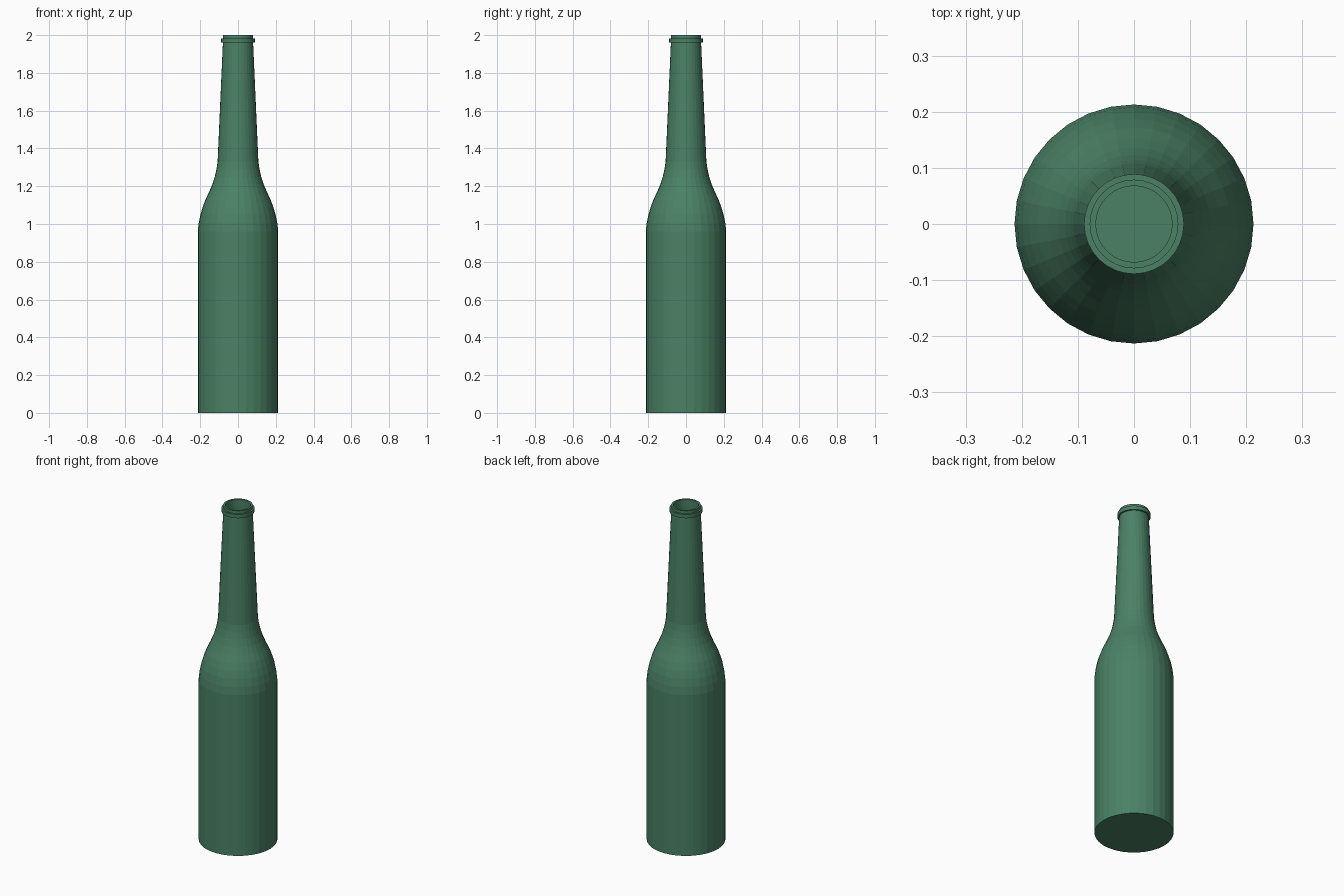
import bpy, bmesh
from math import cos, sin, tau

if "Cube" in bpy.data.objects:
    bpy.data.objects.remove(bpy.data.objects["Cube"])

SIDES = 32

glass = bpy.data.materials.new("green_glass")
glass.diffuse_color = (0.07, 0.22, 0.13, 1)
glass.use_nodes = True
glass.node_tree.nodes["Principled BSDF"].inputs["Base Color"].default_value = glass.diffuse_color


def lathe(name, profile):
    """Spin (radius, z) points round the z axis; radius 0 makes a pole."""
    bm = bmesh.new()
    rings = []
    for r, z in profile:
        n = SIDES if r else 1
        rings.append([bm.verts.new((r * cos(tau * i / SIDES), r * sin(tau * i / SIDES), z))
                      for i in range(n)])
    for a, b in zip(rings, rings[1:]):
        for i in range(SIDES):
            j = (i + 1) % SIDES
            quad = [a[i % len(a)], a[j % len(a)], b[j % len(b)], b[i % len(b)]]
            bm.faces.new(list(dict.fromkeys(quad)))
    bmesh.ops.recalc_face_normals(bm, faces=bm.faces)
    mesh = bpy.data.meshes.new(name)
    bm.to_mesh(mesh)
    bm.free()
    mesh.materials.append(glass)
    obj = bpy.data.objects.new(name, mesh)
    bpy.context.collection.objects.link(obj)
    return obj


# Body, shoulder and tapering neck
side = [(0.213, 0.0), (0.213, 0.96), (0.208, 1.005), (0.199, 1.05), (0.187, 1.09),
        (0.172, 1.13), (0.153, 1.17), (0.136, 1.21), (0.123, 1.25), (0.114, 1.29),
        (0.108, 1.33), (0.080, 1.96)]
# Crown ring and lip
rim = [(0.089, 1.96), (0.089, 1.983), (0.079, 1.983), (0.079, 2.0)]
# Hollow inside, one wall thickness in from the outside
WALL = 0.012
inside = [(0.068, 2.0)] + [(r - WALL, max(z, WALL)) for r, z in reversed(side)]

lathe("bottle", [(0, 0)] + side + rim + inside + [(0, WALL)])
